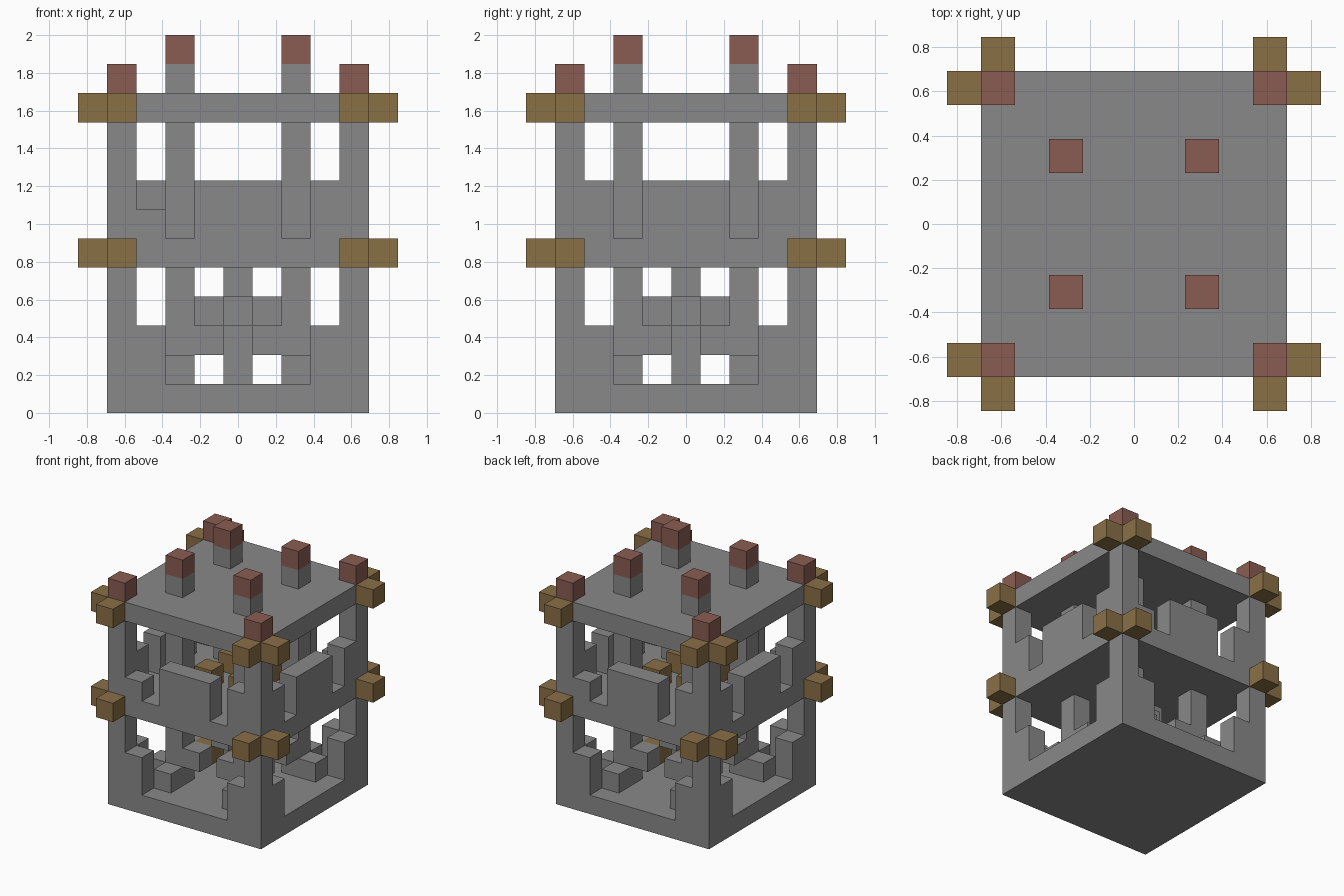
import bpy
import bmesh
from mathutils import Matrix, Vector

UNIT = 2 / 13  # one building block

cube = bpy.data.objects.get("Cube")
if cube:
    bpy.data.objects.remove(cube, do_unlink=True)


def make_material(name, color):
    mat = bpy.data.materials.new(name)
    mat.use_nodes = True
    mat.diffuse_color = (*color, 1)
    bsdf = next(n for n in mat.node_tree.nodes if n.type == "BSDF_PRINCIPLED")
    bsdf.inputs["Base Color"].default_value = (*color, 1)
    return mat


STONE = make_material("grey stone", (0.25, 0.25, 0.25))
WOOD = make_material("brown wood", (0.255, 0.16, 0.062))
BRICK = make_material("red brick", (0.255, 0.108, 0.085))


def build(name, mat, boxes):
    """Each box is a (block centre, block counts, base level) triple."""
    bm = bmesh.new()
    for (x, y), (w, d, h), z in boxes:
        place = Matrix.Translation(Vector((x, y, z + h / 2)) * UNIT)
        size = Matrix.Diagonal((w * UNIT, d * UNIT, h * UNIT, 1))
        bmesh.ops.create_cube(bm, size=1, matrix=place @ size)
    mesh = bpy.data.meshes.new(name)
    bm.to_mesh(mesh)
    bm.free()
    mesh.materials.append(mat)
    obj = bpy.data.objects.new(name, mesh)
    bpy.context.collection.objects.link(obj)
    return obj


def corners(x, y):
    return [(sx * x, sy * y) for sx in (-1, 1) for sy in (-1, 1)]


def both_ways(x, y):
    return corners(x, y) + corners(y, x)


def columns(points, height, z):
    return [(p, (1, 1, height), z) for p in points]


# Floor, middle deck and roof
for name, level in (("floor", 0), ("middle_deck", 5), ("roof", 10)):
    build(name, STONE, [((0, 0), (9, 9, 1), level)])

# Corner posts with caps
build("corner_posts", STONE,
      columns(corners(4, 4), 4, 1) + columns(corners(4, 4), 4, 6))
build("corner_caps", BRICK, columns(corners(4, 4), 1, 11))

# Inner pillars that rise through the roof, with caps
build("inner_pillars", STONE, [
    box for height, z in ((4, 1), (4, 6), (1, 11))
    for box in columns(corners(2, 2), height, z)])
build("pillar_caps", BRICK, columns(corners(2, 2), 1, 12))

# Beam ends that stick out at the corners
build("beam_ends", WOOD,
      columns(both_ways(5, 4), 1, 5) + columns(both_ways(5, 4), 1, 10))

# Steps beside the corner posts; two upper ones are broken down by a block
broken = [(-3, -4), (3, 4)]
build("lower_steps", STONE, columns(both_ways(3, 4), 2, 1))
build("upper_steps", STONE, [
    (p, (1, 1, 1 if p in broken else 2), 6) for p in both_ways(3, 4)])

# Parapets in the middle of each side
build("parapets", STONE,
      [((0, s * 4), (3, 1, 2), 6) for s in (-1, 1)]
      + [((s * 4, 0), (1, 3, 2), 6) for s in (-1, 1)])

# Footings and brackets around the inner pillars
build("pillar_footings", STONE, columns(both_ways(2, 3), 1, 1))
build("pillar_brackets", STONE, columns(both_ways(1, 2), 1, 2))

# Central column with four short arms
build("central_column", STONE, columns([(0, 0)], 4, 1))
build("column_arms", STONE,
      columns([(1, 0), (-1, 0), (0, 1), (0, -1)], 1, 3))

# Wooden blocks around the centre on both storeys
build("inner_wood_blocks", WOOD,
      columns(corners(1, 1), 1, 2) + columns(corners(1, 1), 1, 6))
